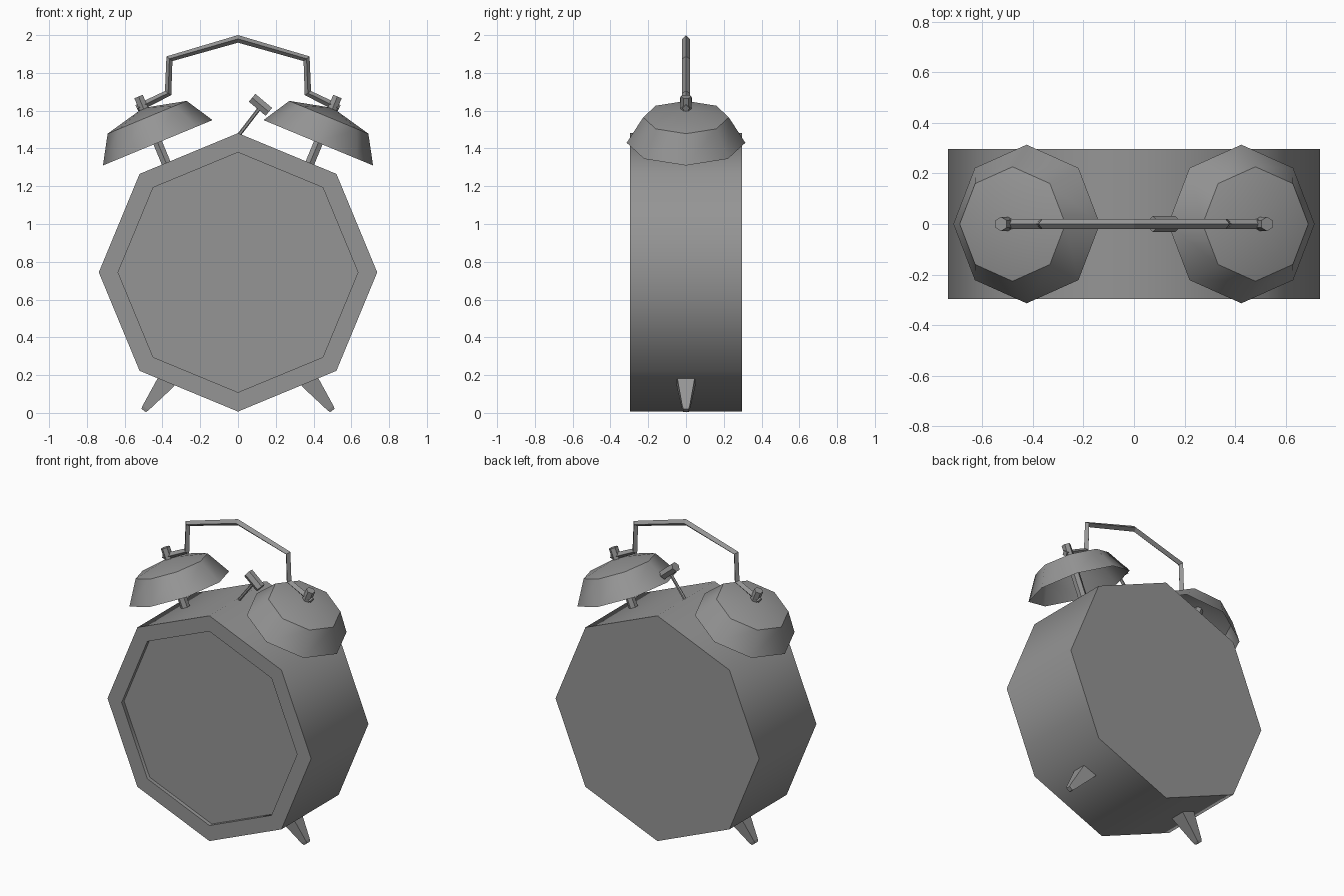
import bpy
import bmesh
from math import radians, sin, cos, pi
from mathutils import Matrix

cube = bpy.data.objects.get("Cube")
if cube:
    bpy.data.objects.remove(cube, do_unlink=True)

# One plain metal grey for the whole clock
grey = bpy.data.materials.new("metal_grey")
grey.use_nodes = True
colour = (0.3, 0.3, 0.3, 1)
grey.diffuse_color = colour
grey.node_tree.nodes["Principled BSDF"].inputs["Base Color"].default_value = colour


def finish(obj, smooth):
    obj.data.materials.append(grey)
    bpy.ops.object.select_all(action='DESELECT')
    obj.select_set(True)
    bpy.context.view_layer.objects.active = obj
    if smooth:
        bpy.ops.object.shade_smooth_by_angle(angle=radians(smooth))


def lathe(name, profile, sides, place, phase=0, caps=True, smooth=0):
    """Rings of (radius, height) joined into a faceted solid along local z."""
    bm = bmesh.new()
    rings = []
    for r, h in profile:
        angles = [radians(phase) + 2 * pi * i / sides for i in range(sides)]
        rings.append([bm.verts.new((r * cos(a), r * sin(a), h)) for a in angles])
    for low, high in zip(rings, rings[1:]):
        for i in range(sides):
            j = (i + 1) % sides
            bm.faces.new((low[i], low[j], high[j], high[i]))
    if caps:
        bm.faces.new(rings[0][::-1])
        bm.faces.new(rings[-1])
    bmesh.ops.remove_doubles(bm, verts=bm.verts, dist=0.0001)
    bm.transform(place)
    mesh = bpy.data.meshes.new(name)
    bm.to_mesh(mesh)
    bm.free()
    obj = bpy.data.objects.new(name, mesh)
    bpy.context.collection.objects.link(obj)
    finish(obj, smooth)


def lean(x, z, angle):
    """Put local z in the x-z plane, leaning from up towards +x."""
    return Matrix.Translation((x, 0, z)) @ Matrix.Rotation(radians(angle), 4, 'Y')


# Octagonal case with a recessed dial on the front
case = Matrix.Translation((0, 0, 0.744)) @ Matrix.Rotation(radians(90), 4, 'X')
lathe("clock_case",
      [(0.737, -0.296), (0.737, 0.296), (0.635, 0.296), (0.635, 0.271)],
      8, case, smooth=60)

for side, s in (("left", 1), ("right", -1)):
    # Open bell on a post that ends in a nub above it
    bell = lean(s * 0.425, 1.43, s * 22.5)
    lathe(side + "_bell", [(0.314, 0), (0.2265, 0.146), (0, 0.2)],
          8, bell, caps=False, smooth=42)
    lathe(side + "_bell_post", [(0.028, -0.15), (0.028, 0.265)], 6, bell, phase=30)
    # Tapered square foot
    lathe(side + "_foot", [(0.02, -0.004), (0.028, 0.012), (0.066, 0.18), (0.07, 0.2)],
          4, lean(s * 0.497, 0.016, -s * 37.8), phase=45)

# Hammer
lathe("hammer_rod", [(0.01, 0), (0.01, 0.19)], 6, lean(0, 1.465, 37.6))
lathe("hammer_head", [(0.031, -0.058), (0.031, 0.058)], 6,
      lean(0.119, 1.631, 130), phase=30)

# Carrying handle between the two bell posts
half = [(0.535, 1.612), (0.37, 1.693), (0.363, 1.875)]
path = [(-x, z) for x, z in half] + [(0, 1.98)] + half[::-1]
curve = bpy.data.curves.new("handle", 'CURVE')
curve.dimensions = '3D'
curve.bevel_depth = 0.02
curve.bevel_resolution = 0
curve.use_fill_caps = True
spline = curve.splines.new('POLY')
spline.use_smooth = False
spline.points.add(len(path) - 1)
for point, (x, z) in zip(spline.points, path):
    point.co = (x, 0, z, 1)
handle = bpy.data.objects.new("handle", curve)
bpy.context.collection.objects.link(handle)
finish(handle, 0)
bpy.ops.object.convert(target='MESH')
